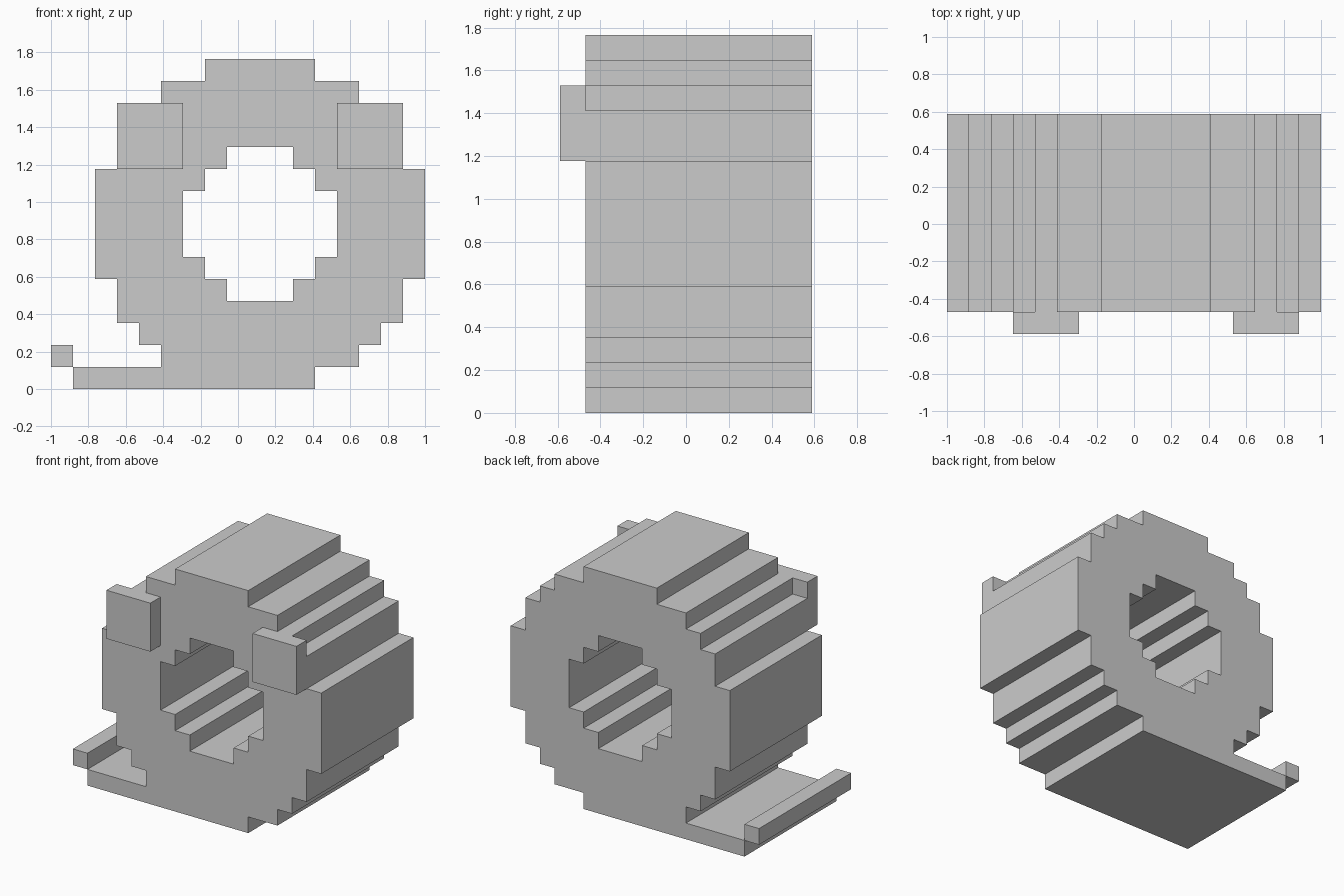
import bpy, bmesh
from mathutils import Vector

if "Cube" in bpy.data.objects:
    bpy.data.objects.remove(bpy.data.objects["Cube"])

U = 2 / 17            # one grid cell
Y0, Y1 = 1, 10        # body depth in cells (cell 0 is the front bumps)


def pos(x, y, z):
    """Grid cells to model units."""
    return Vector(((x - 8.5) * U, (y - 5) * U, z * U))


def finish(bm, name):
    bmesh.ops.recalc_face_normals(bm, faces=bm.faces)
    mesh = bpy.data.meshes.new(name)
    bm.to_mesh(mesh)
    bm.free()
    obj = bpy.data.objects.new(name, mesh)
    bpy.context.collection.objects.link(obj)
    return obj


def box(name, lo, hi):
    bm = bmesh.new()
    bmesh.ops.create_cube(bm, size=1)
    a, b = pos(*lo), pos(*hi)
    for v in bm.verts:
        v.co = Vector([a[i] + (v.co[i] + 0.5) * (b[i] - a[i]) for i in range(3)])
    return finish(bm, name)


def stepped_loop(quarter):
    """Mirror a quarter outline into a closed stepped circle."""
    q = quarter
    return (q + [(-x, z) for x, z in reversed(q)]
            + [(-x, -z) for x, z in q] + [(x, -z) for x, z in reversed(q)])


# stepped ring with a through hole; the bottom row runs out into a flat tail
outer = stepped_loop([(7.5, 2.5), (6.5, 2.5), (6.5, 4.5), (5.5, 4.5), (5.5, 5.5),
                      (4.5, 5.5), (4.5, 6.5), (2.5, 6.5), (2.5, 7.5)])
outer = [(-8.5, z) if x == -2.5 and z < 0 else (x, z) for x, z in outer]
inner = stepped_loop([(3.5, 1.5), (2.5, 1.5), (2.5, 2.5), (1.5, 2.5), (1.5, 3.5)])

bm = bmesh.new()
for loop in (outer, inner):
    vs = [bm.verts.new(pos(9.5 + x, Y0, 7.5 + z)) for x, z in loop]
    for i, v in enumerate(vs):
        bm.edges.new((vs[i - 1], v))
bmesh.ops.triangle_fill(bm, use_beauty=True, edges=bm.edges[:], normal=(0, -1, 0))
ext = bmesh.ops.extrude_face_region(bm, geom=bm.faces[:], use_keep_orig=True)
bmesh.ops.translate(bm, vec=(0, (Y1 - Y0) * U, 0),
                    verts=[g for g in ext["geom"] if isinstance(g, bmesh.types.BMVert)])
finish(bm, "ring_body_with_tail")

# raised lip at the end of the tail
box("tail_lip", (0, Y0, 1), (1, Y1, 2))

# two square bumps on the front
for side, x in (("left", 3), ("right", 13)):
    box(f"front_bump_{side}", (x, 0, 10), (x + 3, Y0, 13))
